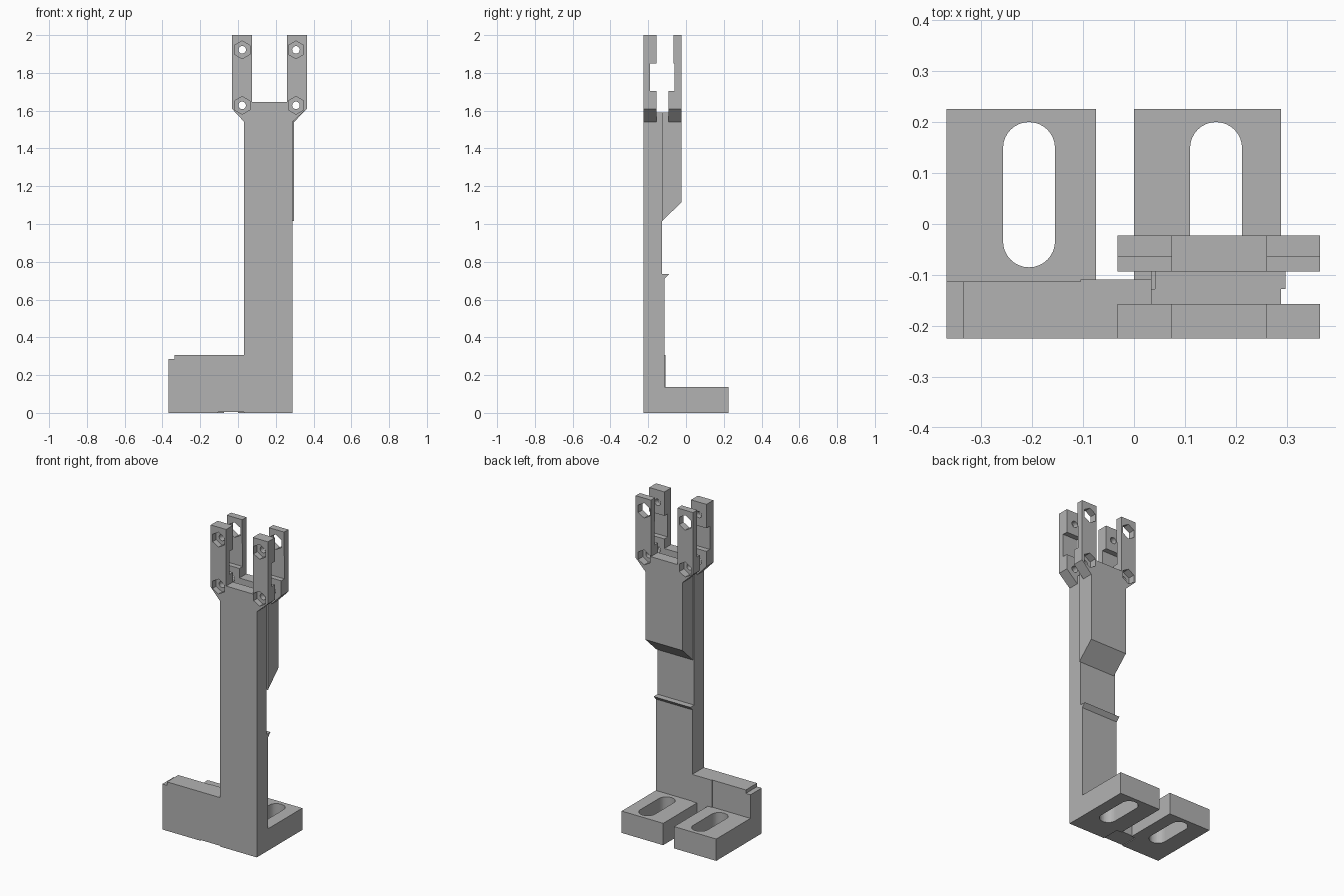
import bpy, bmesh, math
from mathutils import Vector

if "Cube" in bpy.data.objects:
    bpy.data.objects.remove(bpy.data.objects["Cube"])

grey = bpy.data.materials.new("plain_grey")
grey.use_nodes = True
colour = (0.45, 0.45, 0.45, 1)
grey.diffuse_color = colour
grey.node_tree.nodes["Principled BSDF"].inputs["Base Color"].default_value = colour


def prism(name, points, axis, low, high):
    """Extrude a 2D profile along an axis: x uses (y, z), y uses (x, z), z uses (x, y)."""
    place = {"x": lambda a, b, d: (d, a, b),
             "y": lambda a, b, d: (a, d, b),
             "z": lambda a, b, d: (a, b, d)}[axis]
    bm = bmesh.new()
    face = bm.faces.new([bm.verts.new(place(a, b, low)) for a, b in points])
    moved = bmesh.ops.extrude_face_region(bm, geom=[face])["geom"]
    shift = Vector(place(0, 0, high - low))
    bmesh.ops.translate(bm, vec=shift, verts=[v for v in moved if isinstance(v, bmesh.types.BMVert)])
    bmesh.ops.recalc_face_normals(bm, faces=bm.faces)
    mesh = bpy.data.meshes.new(name)
    bm.to_mesh(mesh)
    bm.free()
    mesh.materials.append(grey)
    obj = bpy.data.objects.new(name, mesh)
    bpy.context.collection.objects.link(obj)
    return obj


def box(name, x, y, z):
    return prism(name, [(x[0], y[0]), (x[1], y[0]), (x[1], y[1]), (x[0], y[1])], "z", *z)


def ring(cx, cy, radius, sides):
    steps = [math.tau * i / sides + math.pi / 2 for i in range(sides)]
    return [(cx + radius * math.cos(t), cy + radius * math.sin(t)) for t in steps]


def cut(target, cutter):
    """Subtract the cutter, bake the result and drop the cutter."""
    cutter.hide_render = True
    mod = target.modifiers.new("cut", "BOOLEAN")
    mod.operation = "DIFFERENCE"
    mod.solver = "EXACT"
    mod.object = cutter
    graph = bpy.context.evaluated_depsgraph_get()
    mesh = bpy.data.meshes.new_from_object(target.evaluated_get(graph))
    target.modifiers.clear()
    target.data = mesh
    bpy.data.objects.remove(cutter)


# Shared depths
FRONT, BACK = -0.225, -0.023
SLOT_FRONT, SLOT_BACK = -0.157, -0.093
WALL_BACK, SPLIT = -0.113, -0.128

# Column with a small ridge on its back
prism("column", [(FRONT, 0), (WALL_BACK, 0), (WALL_BACK, 0.71), (-0.09, 0.735),
                 (SPLIT, 0.735), (SPLIT, 1.59), (SLOT_FRONT, 1.59),
                 (SLOT_FRONT, 1.54), (FRONT, 1.54)], "x", 0.033, 0.288)

# Thicker upper back with a sloped underside
prism("upper_back_block", [(SPLIT, 1.015), (BACK, 1.115), (BACK, 1.54), (SLOT_BACK, 1.54),
                           (SLOT_BACK, 1.59), (SPLIT, 1.59)], "x", 0.041, 0.297)

# Low side wall with a stepped end
prism("side_wall", [(-0.368, 0), (-0.105, 0), (-0.105, 0.307), (-0.336, 0.307),
                    (-0.336, 0.285), (-0.368, 0.285)], "y", FRONT, WALL_BACK)
box("wall_bridge", (-0.105, 0.033), (FRONT, -0.109), (0.005, 0.307))

# Feet with rounded slots
for name, left, right, slot_x in (("right_foot", -0.368, -0.075, -0.206),
                                  ("left_foot", 0.0, 0.288, 0.161)):
    foot = box(name, (left, right), (WALL_BACK, 0.226), (0, 0.137))
    radius, near, far = 0.051, -0.034, 0.149
    outline = [(slot_x + radius * math.cos(math.pi * i / 16),
                far + radius * math.sin(math.pi * i / 16)) for i in range(17)]
    outline += [(2 * slot_x - x, near + far - y) for x, y in outline]
    cut(foot, prism("slot_cutter", outline, "z", -0.1, 0.3))


def fork(name, low, high, foot_left, foot_right):
    """Plate with two upright prongs."""
    return prism(name, [(foot_left, 1.54), (foot_right, 1.54), (0.365, 1.61), (0.365, 2),
                        (0.26, 2), (0.26, 1.645), (0.075, 1.645), (0.075, 2),
                        (-0.032, 2), (-0.032, 1.61)], "y", low, high)


front_fork = fork("front_fork", FRONT, SLOT_FRONT, 0.033, 0.288)
back_fork = fork("back_fork", SLOT_BACK, BACK, 0.041, 0.297)

# Pockets on the inner faces of the prongs
cut(front_fork, box("pocket_cutter", (-0.5, 0.5), (-0.19, -0.1), (1.705, 1.85)))
cut(back_fork, box("pocket_cutter", (-0.5, 0.5), (-0.15, -0.065), (1.705, 2.1)))
cut(back_fork, box("pocket_cutter", (-0.5, 0.5), (-0.15, -0.061), (1.705, 1.85)))

# Bolt holes with six-sided recesses on the outer faces
for x in (0.022, 0.307):
    for z in (1.922, 1.628):
        for plate, low, high in ((front_fork, FRONT - 0.1, FRONT + 0.035),
                                 (back_fork, BACK - 0.045, BACK + 0.1)):
            cut(plate, prism("bolt_cutter", ring(x, z, 0.02, 24), "y", -0.4, 0.2))
            cut(plate, prism("hex_cutter", ring(x, z, 0.047, 6), "y", low, high))
